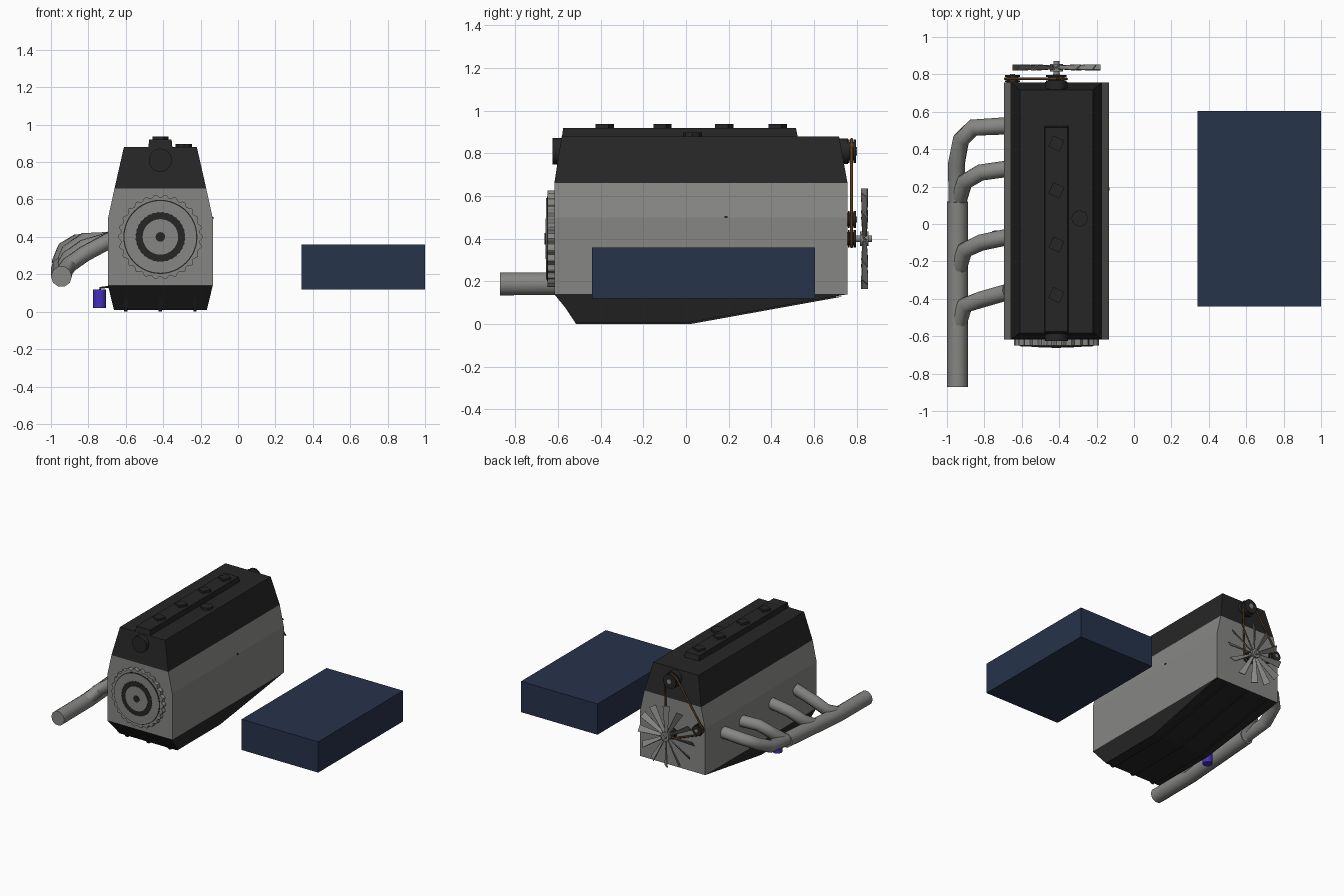
import bpy, bmesh, math
from mathutils import Vector, Matrix

if "Cube" in bpy.data.objects:
    bpy.data.objects.remove(bpy.data.objects["Cube"])

CX = -0.415      # engine centre line
CRANK_Z = 0.40   # crankshaft height
CAM_Z = 0.81     # camshaft height


def material(name, rgb):
    m = bpy.data.materials.new(name)
    m.use_nodes = True
    m.diffuse_color = (*rgb, 1)
    m.node_tree.nodes["Principled BSDF"].inputs["Base Color"].default_value = (*rgb, 1)
    return m


GREY = material("cast grey", (0.24, 0.24, 0.23))
BLACK = material("engine black", (0.019, 0.019, 0.019))
NAVY = material("dark navy", (0.02, 0.033, 0.07))
BLUE = material("filter blue", (0.06, 0.03, 0.5))
BROWN = material("belt brown", (0.1, 0.045, 0.015))


def add(name, mesh, mat, smooth=False):
    mesh.materials.append(mat)
    ob = bpy.data.objects.new(name, mesh)
    bpy.context.collection.objects.link(ob)
    if smooth:
        bpy.ops.object.select_all(action='DESELECT')
        ob.select_set(True)
        bpy.context.view_layer.objects.active = ob
        bpy.ops.object.shade_smooth_by_angle(angle=math.radians(40))
    return ob


def loft(name, rings, mat, smooth=False):
    """Skin matching rings of points and close both ends."""
    bm = bmesh.new()
    rows = [[bm.verts.new(p) for p in ring] for ring in rings]
    n = len(rows[0])
    for a, b in zip(rows, rows[1:]):
        for i in range(n):
            j = (i + 1) % n
            bm.faces.new((a[i], a[j], b[j], b[i]))
    bm.faces.new(rows[0])
    bm.faces.new(rows[-1])
    bmesh.ops.recalc_face_normals(bm, faces=bm.faces)
    me = bpy.data.meshes.new(name)
    bm.to_mesh(me)
    bm.free()
    return add(name, me, mat, smooth)


def rect(x0, x1, y0, y1, z):
    return [(x0, y0, z), (x1, y0, z), (x1, y1, z), (x0, y1, z)]


def box(name, x0, x1, y0, y1, z0, z1, mat):
    return loft(name, [rect(x0, x1, y0, y1, z) for z in (z0, z1)], mat)


def circle_y(x, z, y, radius, n=32):
    """Ring facing along y; radius may be a function of the point index."""
    r = radius if callable(radius) else (lambda i: radius)
    return [(x + r(i) * math.cos(math.tau * i / n), y,
             z + r(i) * math.sin(math.tau * i / n)) for i in range(n)]


def disc(name, x, z, y0, y1, radius, mat, n=32):
    return loft(name, [circle_y(x, z, y, radius, n) for y in (y0, y1)], mat, True)


def post(name, x, y, z0, z1, radius, mat, n=24, turn=0.0):
    rings = [[(x + radius * math.cos(turn + math.tau * i / n),
               y + radius * math.sin(turn + math.tau * i / n), z) for i in range(n)]
             for z in (z0, z1)]
    return loft(name, rings, mat, n > 8)


def tube(name, points, radius, mat, closed=False):
    cu = bpy.data.curves.new(name, 'CURVE')
    cu.dimensions = '3D'
    cu.bevel_depth = radius
    cu.bevel_resolution = 3
    cu.use_fill_caps = not closed
    sp = cu.splines.new('POLY')
    sp.points.add(len(points) - 1)
    for p, co in zip(sp.points, points):
        p.co = (*co, 1)
    sp.use_cyclic_u = closed
    tmp = bpy.data.objects.new(name + " path", cu)
    bpy.context.collection.objects.link(tmp)
    me = bpy.data.meshes.new_from_object(
        tmp.evaluated_get(bpy.context.evaluated_depsgraph_get()))
    bpy.data.objects.remove(tmp)
    me.materials.clear()
    return add(name, me, mat, True)


# Block: one cross-section run front to back
half = [(0.28, 0.14), (0.28, 0.5), (0.245, 0.66)]
outline = half + [(-x, z) for x, z in reversed(half)]
loft("engine_block", [[(CX + x, y, z) for x, z in outline] for y in (-0.617, 0.757)], GREY)

# Head cover, raised rib and caps
loft("head_cover", [rect(CX - 0.245, CX + 0.245, -0.617, 0.757, 0.66),
                    rect(CX - 0.195, CX + 0.195, -0.583, 0.717, 0.88)], BLACK)
loft("cover_rib", [rect(CX - 0.065, CX + 0.065, -0.583, 0.525, 0.87),
                   rect(CX - 0.06, CX + 0.06, -0.575, 0.515, 0.92)], BLACK)
for i, y in enumerate((-0.38, -0.11, 0.18, 0.43)):
    post(f"rib_cap_{i + 1}", CX, y, 0.915, 0.937, 0.046, BLACK, 4, 0.35)
post("oil_filler_cap", -0.29, 0.03, 0.875, 0.897, 0.045, BLACK, 8)
disc("front_cam_cover", CX, CAM_Z, -0.625, -0.57, 0.062, BLACK)
disc("back_cam_cover", CX, CAM_Z, 0.70, 0.76, 0.06, BLACK)

# Oil pan with three keels
loft("oil_pan", [rect(CX - 0.28, CX + 0.28, -0.617, 0.757, 0.14),
                 rect(CX - 0.248, CX + 0.248, -0.51, 0.02, 0.008)], BLACK)
keel = [(-0.60, 0.13), (-0.515, 0), (0.02, 0), (0.74, 0.13)]
for i, dx in enumerate((-0.185, 0, 0.185)):
    loft(f"pan_keel_{i + 1}",
         [[(CX + dx + s, y, z) for y, z in keel] for s in (-0.009, 0.009)], BLACK)

# Flywheel with scalloped rim
teeth = 26
rim = lambda i: 0.219 + 0.008 * math.cos(math.tau * i / 6)
loft("flywheel_rim", [circle_y(CX, CRANK_Z, y, rim, teeth * 6) for y in (-0.65, -0.61)], GREY)
disc("flywheel_groove", CX, CRANK_Z, -0.652, -0.64, 0.198, BLACK, 48)
disc("flywheel_face", CX, CRANK_Z, -0.655, -0.64, 0.192, GREY, 48)
ring = lambda i: 0.13 + 0.004 * (i % 2)
loft("clutch_ring", [circle_y(CX, CRANK_Z, y, ring, 64) for y in (-0.657, -0.64)], BLACK)
disc("clutch_centre", CX, CRANK_Z, -0.659, -0.64, 0.095, GREY)
disc("crank_bolt", CX, CRANK_Z, -0.662, -0.64, 0.026, BLACK, 12)

# Pulleys: two flanges around a belt core
pulleys = {"cam": (CX, CAM_Z, 0.055), "crank": (CX, CRANK_Z, 0.04),
           "alternator": (-0.65, 0.49, 0.04)}
for name, (x, z, r) in pulleys.items():
    disc(name + "_pulley_core", x, z, 0.75, 0.79, r * 0.8, BROWN, 20)
    disc(name + "_pulley_inner", x, z, 0.758, 0.766, r, BLACK, 20)
    disc(name + "_pulley_outer", x, z, 0.785, 0.797, r, BLACK, 20)
    disc(name + "_pulley_bolt", x, z, 0.79, 0.802, r * 0.35, GREY, 8)


# Belt wrapped tangentially around the three pulleys
def tangent_run(a, b):
    """Outer tangent points when going counter-clockwise from a to b."""
    d = Vector((b[0] - a[0], b[1] - a[1]))
    base = math.atan2(d.y, d.x) - math.acos((a[2] - b[2]) / d.length)
    return [(c[0] + c[2] * math.cos(base), 0.776, c[1] + c[2] * math.sin(base))
            for c in (a, b)]


order = [pulleys[k] for k in ("cam", "alternator", "crank")]
belt = []
for a, b in zip(order, order[1:] + order[:1]):
    run = tangent_run(a, b)
    if belt:
        mid = (Vector(belt[-1]) + Vector(run[0])) / 2 - Vector((a[0], 0.776, a[1]))
        belt.append(Vector((a[0], 0.776, a[1])) + mid.normalized() * a[2])
    belt += run
belt.append((CX, 0.776, CAM_Z + order[0][2]))
tube("drive_belt", belt, 0.007, BROWN, True)

# Cooling fan with pitched blades that widen outwards
disc("fan_shaft", CX, CRANK_Z, 0.74, 0.872, 0.016, GREY, 12)
disc("fan_hub", CX, CRANK_Z, 0.815, 0.856, 0.035, GREY, 16)
blades = 12
for i in range(blades):
    spin = Matrix.Rotation(math.tau * i / blades, 3, 'Y')
    sections = []
    for r, chord, pitch in ((0.025, 0.02, 0.9), (0.235, 0.05, 0.6)):
        tilt = Matrix.Rotation(pitch, 3, 'Z')
        corners = [(-chord / 2, -0.003), (chord / 2, -0.003), (chord / 2, 0.003), (-chord / 2, 0.003)]
        sections.append([Vector((CX, 0.837, CRANK_Z)) +
                         spin @ (tilt @ Vector((u, v, 0)) + Vector((0, 0, r)))
                         for u, v in corners])
    loft(f"fan_blade_{i + 1}", sections, GREY)

# Exhaust: collector fed by four runners on the right side
EX = -0.944
tube("exhaust_collector", [(EX, 0.12, 0.235), (EX, -0.5, 0.19), (EX, -0.872, 0.188)], 0.056, GREY)
tube("exhaust_runner_1", [(-0.68, 0.525, 0.385), (-0.86, 0.515, 0.37),
                          (-0.925, 0.45, 0.33), (-0.95, 0.32, 0.265), (EX, 0.08, 0.235)], 0.046, GREY)
for i, y in enumerate((0.295, -0.07, -0.365)):
    drop = 0.035 * i
    tube(f"exhaust_runner_{i + 2}",
         [(-0.68, y, 0.385), (-0.82, y - 0.02 * (1 + i / 2), 0.38 - drop),
          (-0.905, y - 0.07, 0.32 - drop), (EX, y - 0.19, 0.225 - drop / 2)], 0.044, GREY)

# Oil filter, its feed line and a small plug on the left side
post("oil_filter", -0.74, -0.07, 0.02, 0.12, 0.035, BLUE)
tube("filter_feed", [(-0.74, -0.07, 0.11), (-0.735, -0.07, 0.128), (-0.68, -0.07, 0.134)], 0.006, BLACK)
box("side_plug", -0.14, -0.132, 0.18, 0.195, 0.497, 0.507, BLACK)

# Separate battery-like case standing apart
box("side_case", 0.34, 1.0, -0.44, 0.605, 0.12, 0.36, NAVY)
